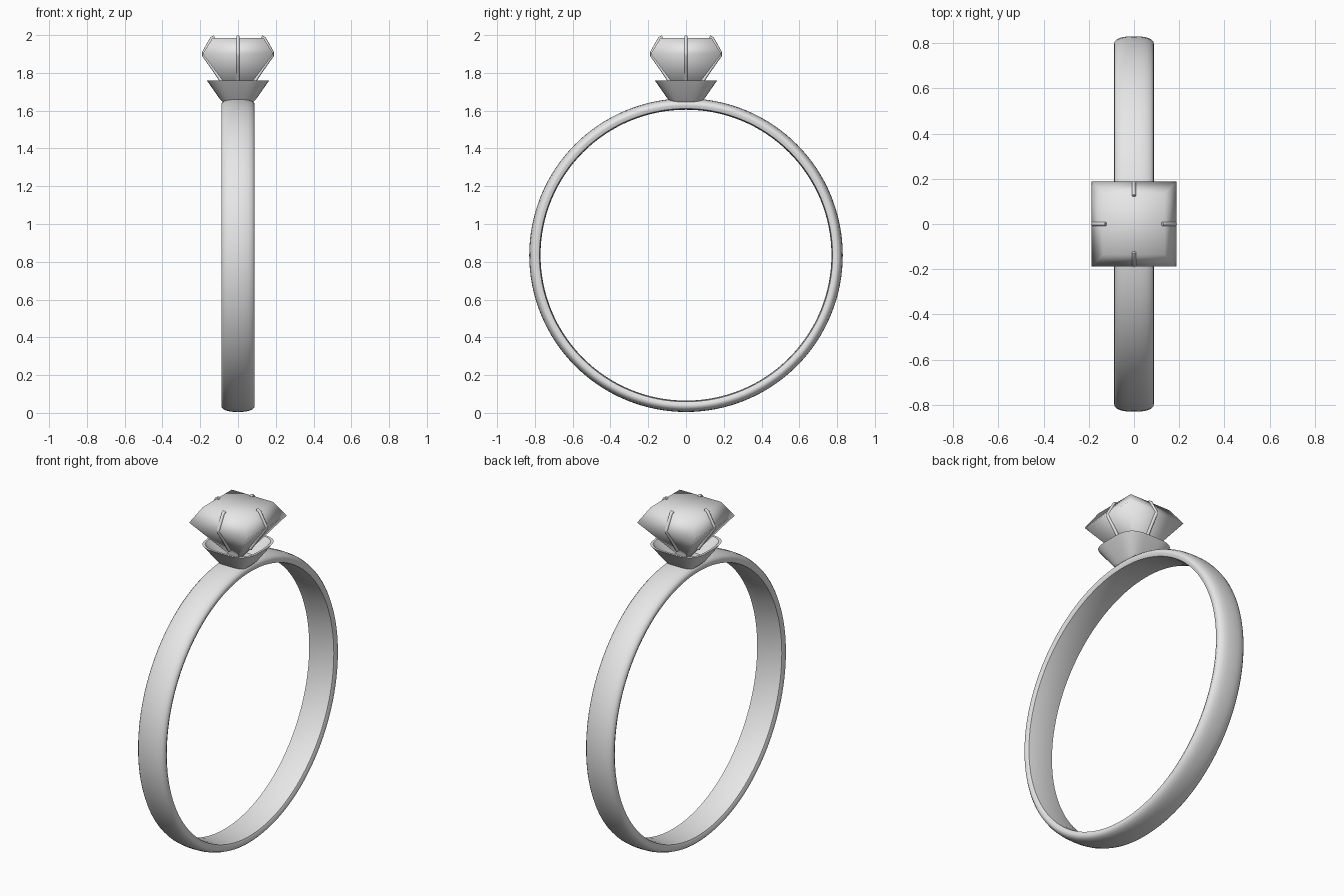
import bpy, bmesh, math
from math import cos, sin, pi

if "Cube" in bpy.data.objects:
    bpy.data.objects.remove(bpy.data.objects["Cube"])

grey = bpy.data.materials.new("plain_grey")
grey.use_nodes = True
colour = (0.8, 0.8, 0.8, 1)
grey.diffuse_color = colour
grey.node_tree.nodes["Principled BSDF"].inputs["Base Color"].default_value = colour


def finish(name, bm, angle):
    bmesh.ops.recalc_face_normals(bm, faces=bm.faces)
    mesh = bpy.data.meshes.new(name)
    bm.to_mesh(mesh)
    bm.free()
    mesh.materials.append(grey)
    obj = bpy.data.objects.new(name, mesh)
    bpy.context.collection.objects.link(obj)
    bpy.ops.object.select_all(action="DESELECT")
    obj.select_set(True)
    bpy.context.view_layer.objects.active = obj
    bpy.ops.object.shade_smooth_by_angle(angle=math.radians(angle))
    return obj


def loft(bm, loops, closed=False, caps=False):
    """Skin a series of point loops with quads."""
    rings = [[bm.verts.new(p) for p in loop] for loop in loops]
    pairs = list(zip(rings, rings[1:]))
    if closed:
        pairs.append((rings[-1], rings[0]))
    for a, b in pairs:
        for i in range(len(a)):
            j = (i + 1) % len(a)
            bm.faces.new((a[i], a[j], b[j], b[i]))
    if caps:
        bm.faces.new(rings[0])
        bm.faces.new(rings[-1])


# Band: rounded outside, gently flat inside, swept about the x axis
half = [(0.03, 0.829), (0.055, 0.825), (0.075, 0.817), (0.086, 0.806),
        (0.088, 0.793), (0.08, 0.776), (0.045, 0.771)]
section = [(0, 0.83)] + half + [(0, 0.77)] + [(-x, r) for x, r in reversed(half)]
steps = 128
bm = bmesh.new()
loft(bm, [[(x, r * cos(2 * pi * k / steps), 0.835 + r * sin(2 * pi * k / steps))
           for x, r in section] for k in range(steps)], closed=True)
finish("band", bm, 50)


# Cup: thin flared wall on a rounded-square plan
def rounded_square(size, z, power=3.5, count=48):
    def axis(v):
        return math.copysign(abs(v) ** (2 / power), v) * size
    return [(axis(cos(2 * pi * i / count)), axis(sin(2 * pi * i / count)), z)
            for i in range(count)]


bm = bmesh.new()
loft(bm, [rounded_square(s, z) for s, z in
          ((0.08, 1.645), (0.095, 1.66), (0.165, 1.76), (0.152, 1.76), (0.08, 1.67))],
     caps=True)
finish("cup", bm, 40)


# Gem: square crown over an inverted pyramid
def square(s, z):
    return [(-s, -s, z), (s, -s, z), (s, s, z), (-s, s, z)]


bm = bmesh.new()
loft(bm, [square(0.01, 1.665), square(0.187, 1.9), square(0.135, 1.985)], caps=True)
finish("gem", bm, 80)

# Prongs: four slim wires that follow the middle of each gem side
path = [(0.08, 1.745), (0.135, 1.827), (0.182, 1.893), (0.182, 1.907),
        (0.14, 1.982), (0.125, 1.991)]
radius = 0.009
for n, side in enumerate(("left", "back", "right", "front")):
    c, s = round(cos(n * pi / 2)), round(sin(n * pi / 2))
    loops = []
    for i, (r, z) in enumerate(path):
        before, after = path[max(i - 1, 0)], path[min(i + 1, len(path) - 1)]
        tilt = math.atan2(after[1] - before[1], after[0] - before[0])
        loop = []
        for k in range(8):
            across = radius * cos(k * pi / 4)
            out = radius * sin(k * pi / 4)
            pr, pz = r + out * sin(tilt), z - out * cos(tilt)
            loop.append((pr * c - across * s, pr * s + across * c, pz))
        loops.append(loop)
    bm = bmesh.new()
    loft(bm, loops, caps=True)
    finish("prong_" + side, bm, 50)
